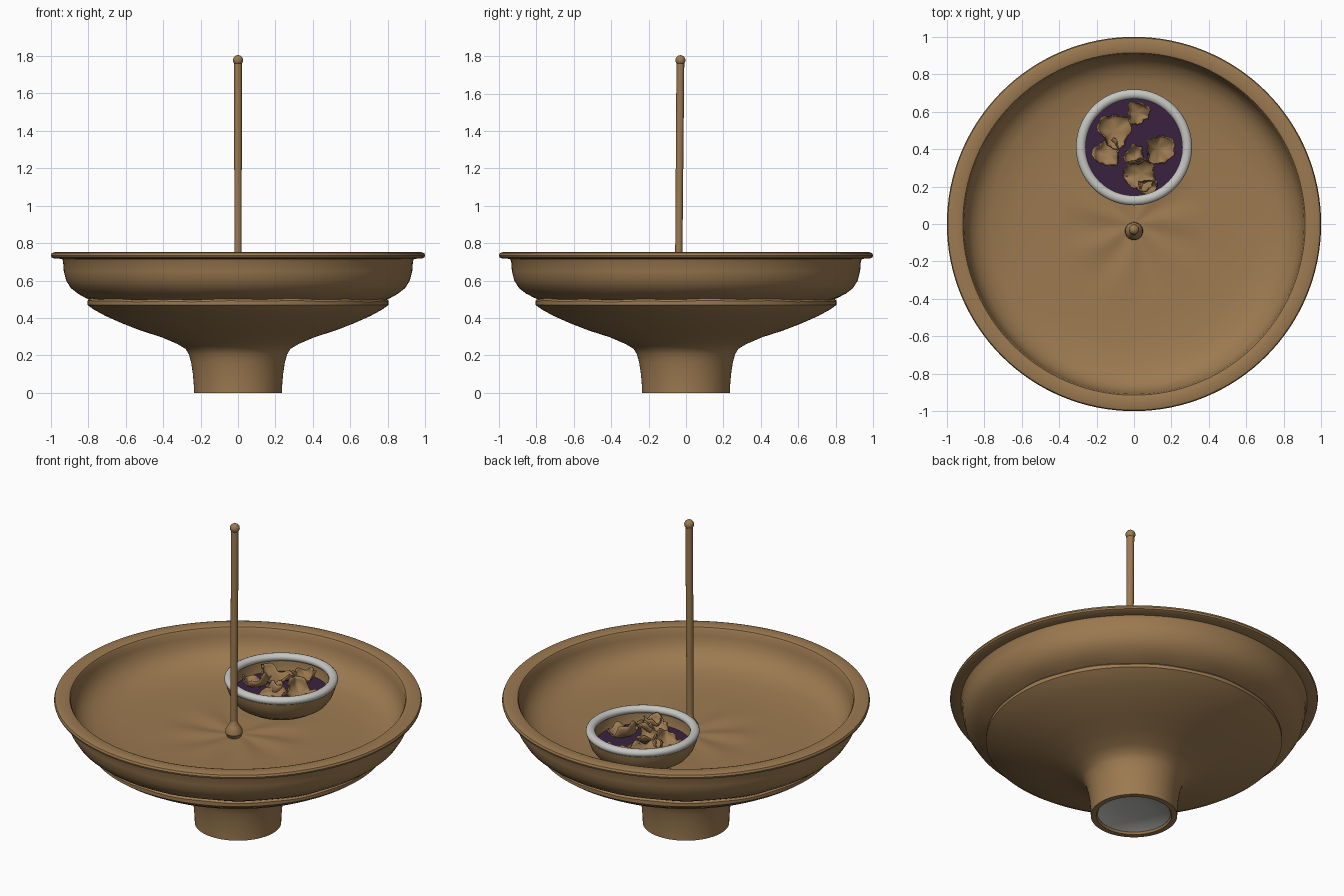
import bpy, bmesh, math, random
from mathutils import Vector, Matrix

if "Cube" in bpy.data.objects:
    bpy.data.objects.remove(bpy.data.objects["Cube"])

random.seed(7)
TAU = 2 * math.pi


def material(name, rgb):
    m = bpy.data.materials.new(name)
    m.diffuse_color = (*rgb, 1)
    m.use_nodes = True
    m.node_tree.nodes["Principled BSDF"].inputs["Base Color"].default_value = m.diffuse_color
    return m


BRONZE = material("aged bronze", (0.335, 0.195, 0.082))
SILVER = material("pale silver", (0.56, 0.56, 0.54))
PURPLE = material("dark purple", (0.042, 0.016, 0.050))


def finish(name, bm, mat, angle=35):
    bmesh.ops.recalc_face_normals(bm, faces=bm.faces)
    me = bpy.data.meshes.new(name)
    bm.to_mesh(me)
    bm.free()
    me.materials.append(mat)
    me.shade_smooth()
    me.set_sharp_from_angle(angle=math.radians(angle))
    ob = bpy.data.objects.new(name, me)
    bpy.context.collection.objects.link(ob)
    return ob


def lathe(name, profile, mat, centre=(0, 0), n=128, bump=None, closed=False):
    """Spin (radius, z) points round a vertical axis; radius 0 makes a pole."""
    bm = bmesh.new()
    rings = []
    for r, z in profile:
        if r == 0:
            rings.append([bm.verts.new((*centre, z))] * n)
            continue
        ring = []
        for i in range(n):
            a = TAU * i / n
            dz = bump(r, z, a) if bump else 0
            ring.append(bm.verts.new((centre[0] + r * math.cos(a), centre[1] + r * math.sin(a), z + dz)))
        rings.append(ring)
    pairs = list(zip(rings, rings[1:]))
    if closed:
        pairs.append((rings[-1], rings[0]))
    for p, q in pairs:
        for i in range(n):
            j = (i + 1) % n
            vs = list(dict.fromkeys((p[i], p[j], q[j], q[i])))
            if len(vs) > 2:
                bm.faces.new(vs)
    return finish(name, bm, mat)


def dish_bump(r, z, a):
    # worn ledge outside, faint leaf-like relief inside around the stem
    if 0.48 < z < 0.515 and 0.79 < r < 0.83:
        return 0.004 * math.sin(9 * a) * math.sin(5 * a + 1)
    if z > 0.515 and 0.05 < r < 0.4:
        return 0.006 * math.sin(7 * a + 4 * r) * math.sin(math.pi * (r - 0.05) / 0.35)
    return 0


# wide dish with hollow foot, ledge, flared lip and shallow floor
dish = [(0.198, 0.012), (0.205, 0.0), (0.235, 0.0), (0.236, 0.04), (0.241, 0.10), (0.25, 0.16),
        (0.262, 0.205), (0.28, 0.235), (0.325, 0.262), (0.41, 0.298), (0.52, 0.333), (0.62, 0.372),
        (0.71, 0.412), (0.77, 0.445), (0.805, 0.47), (0.805, 0.49), (0.795, 0.50), (0.815, 0.508),
        (0.855, 0.53), (0.893, 0.56), (0.918, 0.60), (0.931, 0.65), (0.935, 0.705), (0.942, 0.716),
        (0.985, 0.719), (0.997, 0.725), (1.0, 0.735), (0.995, 0.747), (0.98, 0.752), (0.93, 0.752),
        (0.915, 0.747), (0.908, 0.735), (0.903, 0.70), (0.89, 0.655), (0.865, 0.618), (0.825, 0.586),
        (0.77, 0.563), (0.65, 0.545), (0.5, 0.538), (0.39, 0.535), (0.3, 0.534), (0.2, 0.533), (0.12, 0.532),
        (0.05, 0.532), (0, 0.532)]
lathe("dish", dish, BRONZE, bump=dish_bump)

# pale shallow hollow under the foot
lathe("foot_plate", [(0, 0.04), (0.08, 0.038), (0.15, 0.03), (0.198, 0.012)], SILVER, n=64)

# upright stem with a knob at each end
lathe("stem_base_knob", [(0, 0.52), (0.035, 0.53), (0.048, 0.555), (0.045, 0.577), (0.032, 0.597),
                         (0.022, 0.615), (0.018, 0.64), (0, 0.64)], BRONZE, (0, -0.038), 32)
bm = bmesh.new()
lo, hi = Vector((0, -0.04, 0.56)), Vector((0, -0.03, 1.775))
mid = Matrix.Translation((lo + hi) / 2) @ (hi - lo).to_track_quat('Z', 'Y').to_matrix().to_4x4()
bmesh.ops.create_cone(bm, cap_ends=True, segments=24, radius1=0.019, radius2=0.021,
                      depth=(hi - lo).length, matrix=mid)
finish("stem", bm, BRONZE)
bm = bmesh.new()
bmesh.ops.create_uvsphere(bm, u_segments=24, v_segments=14, radius=0.027,
                          matrix=Matrix.Translation((0, -0.03, 1.778)))
finish("stem_top_knob", bm, BRONZE)

# small cup standing in the dish
CUP = (0, 0.41)
cup = [(0, 0.528), (0.13, 0.532), (0.20, 0.55), (0.25, 0.58), (0.28, 0.62), (0.295, 0.66), (0.30, 0.69),
       (0.27, 0.70), (0.268, 0.67), (0.262, 0.635), (0.248, 0.60), (0.19, 0.58), (0, 0.575)]
lathe("cup", cup, BRONZE, CUP, 80)

# rounded pale ring on the cup lip
ring = [(0.284 + 0.026 * math.cos(TAU * k / 14), 0.706 + 0.022 * math.sin(TAU * k / 14)) for k in range(14)]
lathe("cup_ring", ring, SILVER, CUP, 80, closed=True)

# dark liquid
lathe("cup_liquid", [(0, 0.63), (0.26, 0.63)], PURPLE, CUP, 80)


# ragged cupped petals floating in the cup
def petal(name, x, y, size, tilt, spin, depth):
    bm = bmesh.new()
    n, rows = 36, 6
    p1, p2 = random.uniform(0, TAU), random.uniform(0, TAU)
    prev = [bm.verts.new((0, 0, 0))] * n
    for k in range(1, rows + 1):
        t = k / rows
        cur = []
        for i in range(n):
            a = TAU * i / n
            rag = 1 + t * (0.12 * math.sin(3 * a + p1) + 0.05 * math.sin(7 * a + p2) + random.uniform(-0.07, 0.07))
            r = size * math.sin(t * 1.5) * rag
            z = depth * t * t * (1 + 0.4 * math.sin(2 * a + p2) + 0.25 * math.sin(5 * a + p1))
            cur.append(bm.verts.new((r * math.cos(a), r * math.sin(a), z)))
        for i in range(n):
            j = (i + 1) % n
            bm.faces.new(list(dict.fromkeys((prev[i], prev[j], cur[j], cur[i]))))
        prev = cur
    ob = finish(name, bm, BRONZE, 50)
    ob.matrix_world = (Matrix.Translation((x, y, 0.635)) @ Matrix.Rotation(spin, 4, 'Z')
                       @ Matrix.Rotation(tilt, 4, 'X'))
    mod = ob.modifiers.new("thickness", 'SOLIDIFY')
    mod.thickness = 0.006


petals = [(0.02, 0.60, 0.062, 0.15, 0.3, 0.04), (-0.11, 0.50, 0.092, 0.2, 2.0, 0.045),
          (-0.13, 0.37, 0.074, 0.35, 4.0, 0.05), (0.12, 0.41, 0.08, 0.4, 1.0, 0.055),
          (0.04, 0.27, 0.088, 0.25, 5.2, 0.05), (0.0, 0.345, 0.055, 0.5, 3.0, 0.05),
          (0.07, 0.20, 0.05, 0.3, 0.8, 0.04)]
for k, spec in enumerate(petals):
    petal(f"petal_{k + 1}", *spec)
